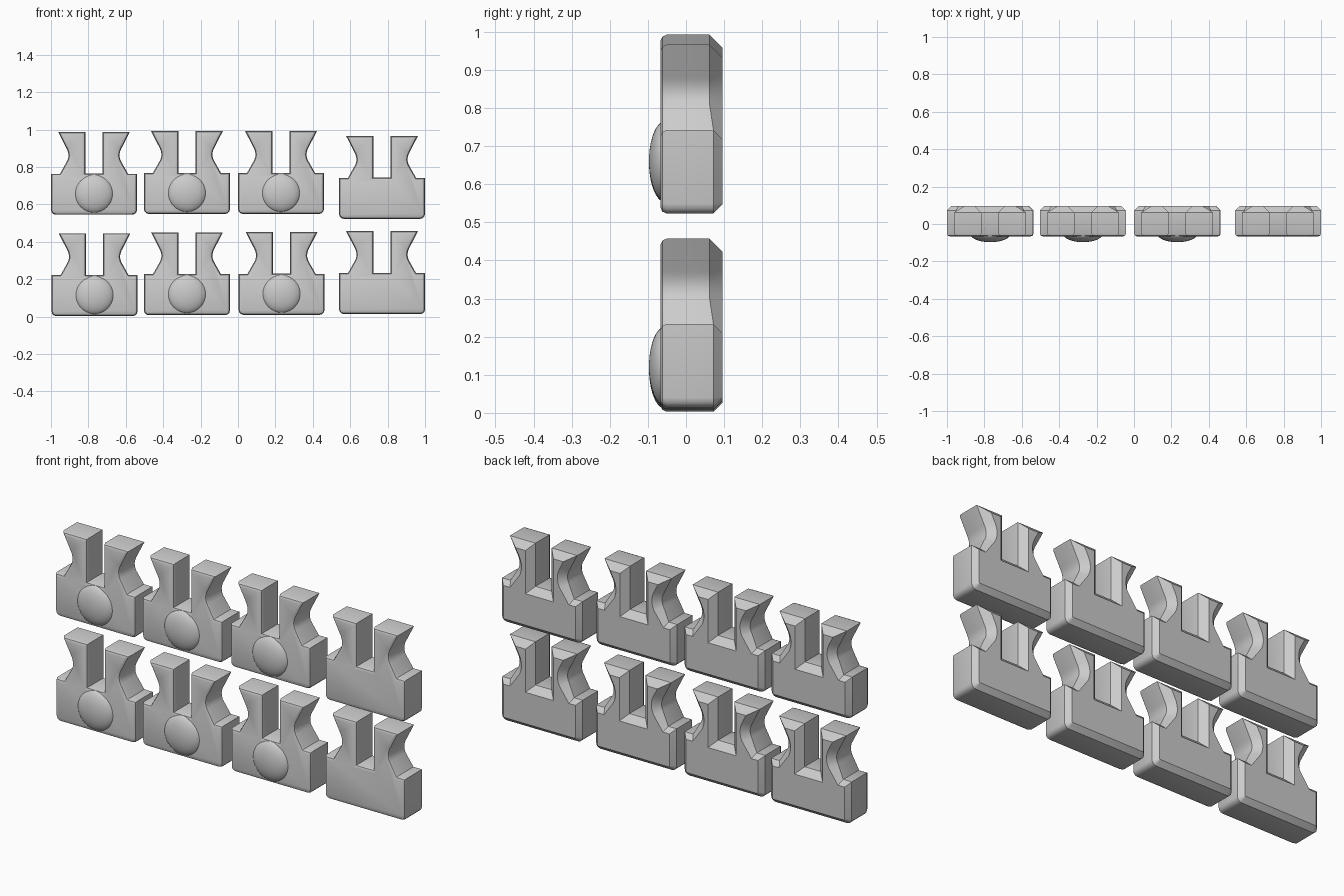
import bpy, bmesh, math
from mathutils import Vector

if "Cube" in bpy.data.objects:
    bpy.data.objects.remove(bpy.data.objects["Cube"])

FRONT, BACK = -0.067, 0.096
BODY_CHAMFER, TOWER_CHAMFER = 0.024, 0.034


def half_profile():
    """Right half of the block outline, bottom to slot, counter-clockwise (x, z)."""
    pts = []
    r = 0.026
    for i in range(4):                                   # rounded bottom corner
        a = math.radians(-90 + 30 * i)
        pts.append((0.23 - r + r * math.cos(a), r + r * math.sin(a)))
    pts += [(0.23, 0.219), (0.182, 0.219)]               # shoulder ledge
    p0, c, p1 = Vector((0.145, 0.285)), Vector((0.126, 0.32)), Vector((0.150, 0.361))
    for i in range(9):                                   # curved neck
        t = i / 8
        pts.append(tuple(p0 * (1 - t) ** 2 + c * 2 * t * (1 - t) + p1 * t * t))
    pts += [(0.192, 0.443), (0.046, 0.443), (0.046, 0.22)]   # tower top and slot
    return pts


def mitres(pts):
    """Inward mitre vector for each outline point."""
    out = []
    n = len(pts)
    for i in range(n):
        e0 = (pts[i] - pts[i - 1]).normalized()
        e1 = (pts[(i + 1) % n] - pts[i]).normalized()
        n0, n1 = Vector((-e0.y, e0.x)), Vector((-e1.y, e1.x))
        out.append((n0 + n1) / (1 + n0.dot(n1)))
    return out


def block_mesh():
    half = half_profile()
    pts = [Vector(p) for p in half] + [Vector((-x, z)) for x, z in reversed(half)]
    mit = mitres(pts)
    cham = [BODY_CHAMFER if p.y < 0.2195 else TOWER_CHAMFER for p in pts]
    bm = bmesh.new()
    rings = []
    # small rounded front edge
    for y, d in ((FRONT, 0.016), (FRONT + 0.005, 0.005), (FRONT + 0.016, 0.0)):
        rings.append([bm.verts.new((p.x + m.x * d, y, p.y + m.y * d))
                      for p, m in zip(pts, mit)])
    # wide back chamfer
    rings.append([bm.verts.new((p.x, BACK - d, p.y)) for p, d in zip(pts, cham)])
    rings.append([bm.verts.new((p.x + m.x * d, BACK, p.y + m.y * d))
                  for p, m, d in zip(pts, mit, cham)])
    n = len(pts)
    for a, b in zip(rings, rings[1:]):
        for i in range(n):
            j = (i + 1) % n
            bm.faces.new((a[i], a[j], b[j], b[i]))
    bm.faces.new(rings[0])
    bm.faces.new(rings[-1])
    bmesh.ops.recalc_face_normals(bm, faces=bm.faces)
    me = bpy.data.meshes.new("notched_block")
    bm.to_mesh(me)
    bm.free()
    return me


def dome_mesh():
    """Flattened round button, spun about the y axis."""
    bm = bmesh.new()
    prof = []
    for i in range(11):
        a = math.radians(90 * i / 10)
        prof.append(bm.verts.new((0.104 * math.sin(a), -0.055 - 0.042 * math.cos(a), 0)))
    edges = [bm.edges.new(e) for e in zip(prof, prof[1:])]
    bmesh.ops.spin(bm, geom=prof + edges, axis=(0, 1, 0), cent=(0, 0, 0),
                   angle=math.tau, steps=40)
    bmesh.ops.remove_doubles(bm, verts=bm.verts, dist=1e-5)
    bmesh.ops.recalc_face_normals(bm, faces=bm.faces)
    me = bpy.data.meshes.new("round_button")
    bm.to_mesh(me)
    bm.free()
    return me


def add(name, mesh, x, z):
    ob = bpy.data.objects.new(name, mesh)
    ob.location = (x, 0, z)
    bpy.context.collection.objects.link(ob)
    return ob


block, dome = block_mesh(), dome_mesh()
rows = {
    "lower": [(-0.767, 0.003), (-0.273, 0.008), (0.233, 0.010), (0.77, 0.014)],
    "upper": [(-0.77, 0.545), (-0.273, 0.549), (0.23, 0.549), (0.77, 0.523)],
}
objs = []
for row, spots in rows.items():
    for i, (x, z) in enumerate(spots):
        objs.append(add(f"{row}_block_{i + 1}", block, x, z))
        if i < 3:                                        # last column has no button
            objs.append(add(f"{row}_button_{i + 1}", dome, x, z + 0.112))

bpy.ops.object.select_all(action='DESELECT')
for ob in (objs[0], objs[1]):
    ob.select_set(True)
bpy.context.view_layer.objects.active = objs[0]
# shared meshes: shading two objects smooths all copies
bpy.ops.object.shade_smooth_by_angle(angle=math.radians(32))
